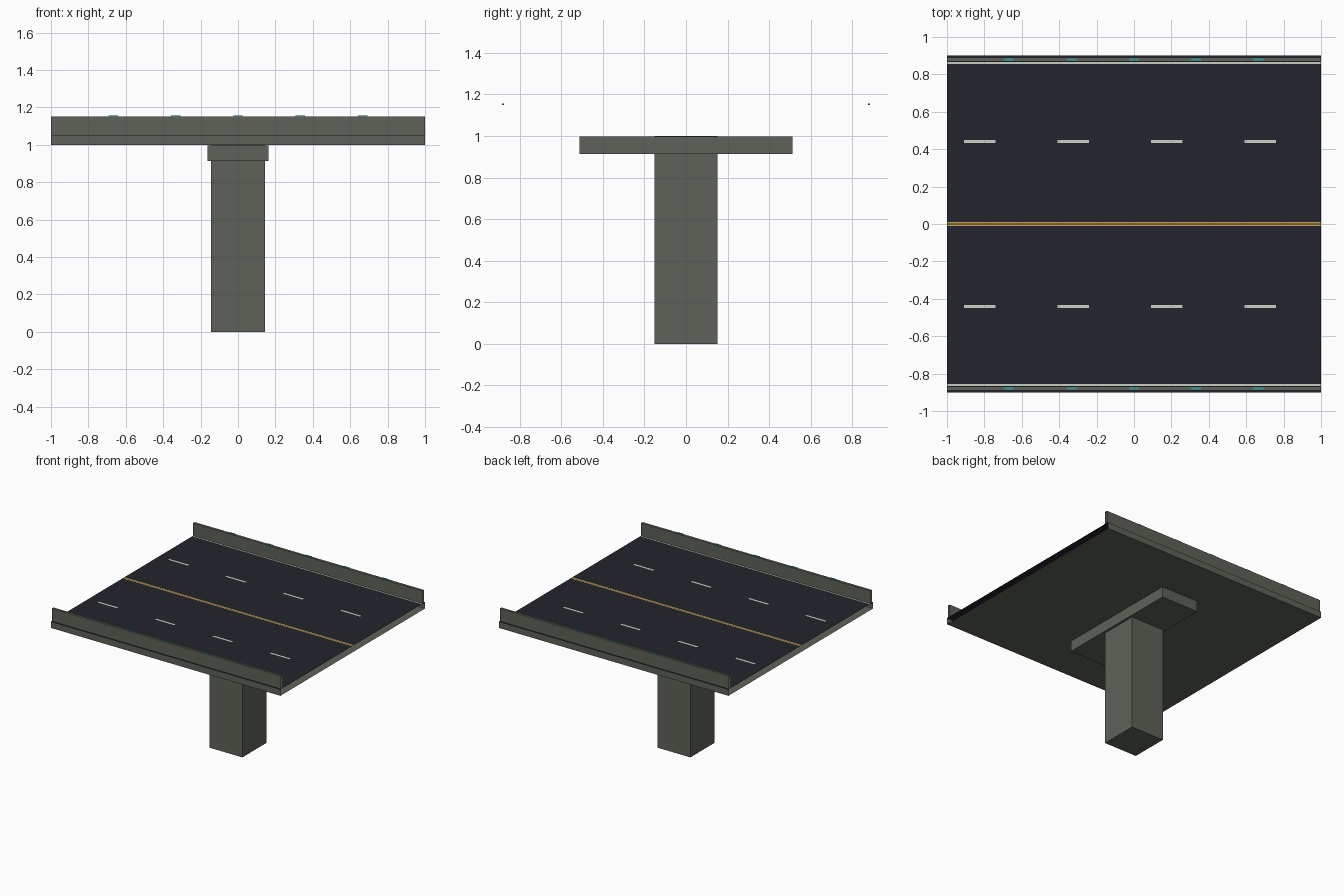
import bpy
import bmesh

default = bpy.data.objects.get("Cube")
if default:
    bpy.data.objects.remove(default)


def material(name, rgb):
    mat = bpy.data.materials.new(name)
    mat.use_nodes = True
    mat.diffuse_color = (*rgb, 1)
    mat.node_tree.nodes["Principled BSDF"].inputs["Base Color"].default_value = (*rgb, 1)
    return mat


CONCRETE = material("concrete", (0.112, 0.123, 0.098))
ASPHALT = material("asphalt", (0.017, 0.017, 0.026))
WHITE = material("white paint", (0.58, 0.63, 0.55))
YELLOW = material("yellow paint", (0.61, 0.376, 0.061))
TEAL = material("teal light", (0.032, 0.376, 0.402))


def finish(name, bm, *mats):
    mesh = bpy.data.meshes.new(name)
    bm.to_mesh(mesh)
    bm.free()
    for mat in mats:
        mesh.materials.append(mat)
    obj = bpy.data.objects.new(name, mesh)
    bpy.context.collection.objects.link(obj)
    return obj


def box(name, center, size, mat, open_ends=False):
    """Box; open_ends leaves out the two faces across x."""
    bm = bmesh.new()
    bmesh.ops.create_cube(bm, size=1)
    bmesh.ops.scale(bm, vec=size, verts=bm.verts)
    bmesh.ops.translate(bm, vec=center, verts=bm.verts)
    if open_ends:
        ends = [f for f in bm.faces if abs(f.normal.x) > 0.9]
        bmesh.ops.delete(bm, geom=ends, context="FACES_ONLY")
    return finish(name, bm, mat)


def stripe(name, x, y, length, width, mat):
    """Flat painted marking just above the road."""
    bm = bmesh.new()
    bmesh.ops.create_grid(bm, x_segments=1, y_segments=1, size=0.5)
    bmesh.ops.scale(bm, vec=(length, width, 1), verts=bm.verts)
    bmesh.ops.translate(bm, vec=(x, y, ROAD + 0.002), verts=bm.verts)
    return finish(name, bm, mat)


ROAD = 1.05    # road surface height
WALL = 0.1     # parapet height

# Support
box("pier", (0, 0, 0.5), (0.288, 0.302, 1), CONCRETE)
box("pier_cap", (0, 0, 0.955), (0.326, 1.024, 0.084), CONCRETE)

# Deck segment with open ends and an asphalt top
deck = box("deck", (0, 0, 1.025), (2, 1.8, 0.05), CONCRETE, open_ends=True)
deck.data.materials.append(ASPHALT)
for face in deck.data.polygons:
    face.material_index = int(face.normal.z > 0.9)

for side, label in ((1, "back"), (-1, "front")):
    # Parapet and its marker lights
    box(f"{label}_parapet", (0, side * 0.88, ROAD + WALL / 2), (2, 0.02, WALL),
        CONCRETE, open_ends=True)
    for i in range(5):
        box(f"{label}_marker_light_{i + 1}", ((i - 2) / 3, side * 0.88, ROAD + WALL + 0.002),
            (0.05, 0.01, 0.008), TEAL)
    # Road paint
    stripe(f"{label}_edge_line", 0, side * 0.86, 2, 0.01, WHITE)
    stripe(f"{label}_center_line", 0, side * 0.0065, 2, 0.009, YELLOW)
    for i in range(4):
        stripe(f"{label}_lane_dash_{i + 1}", i / 2 - 0.825, side * 0.44, 0.17, 0.016, WHITE)
